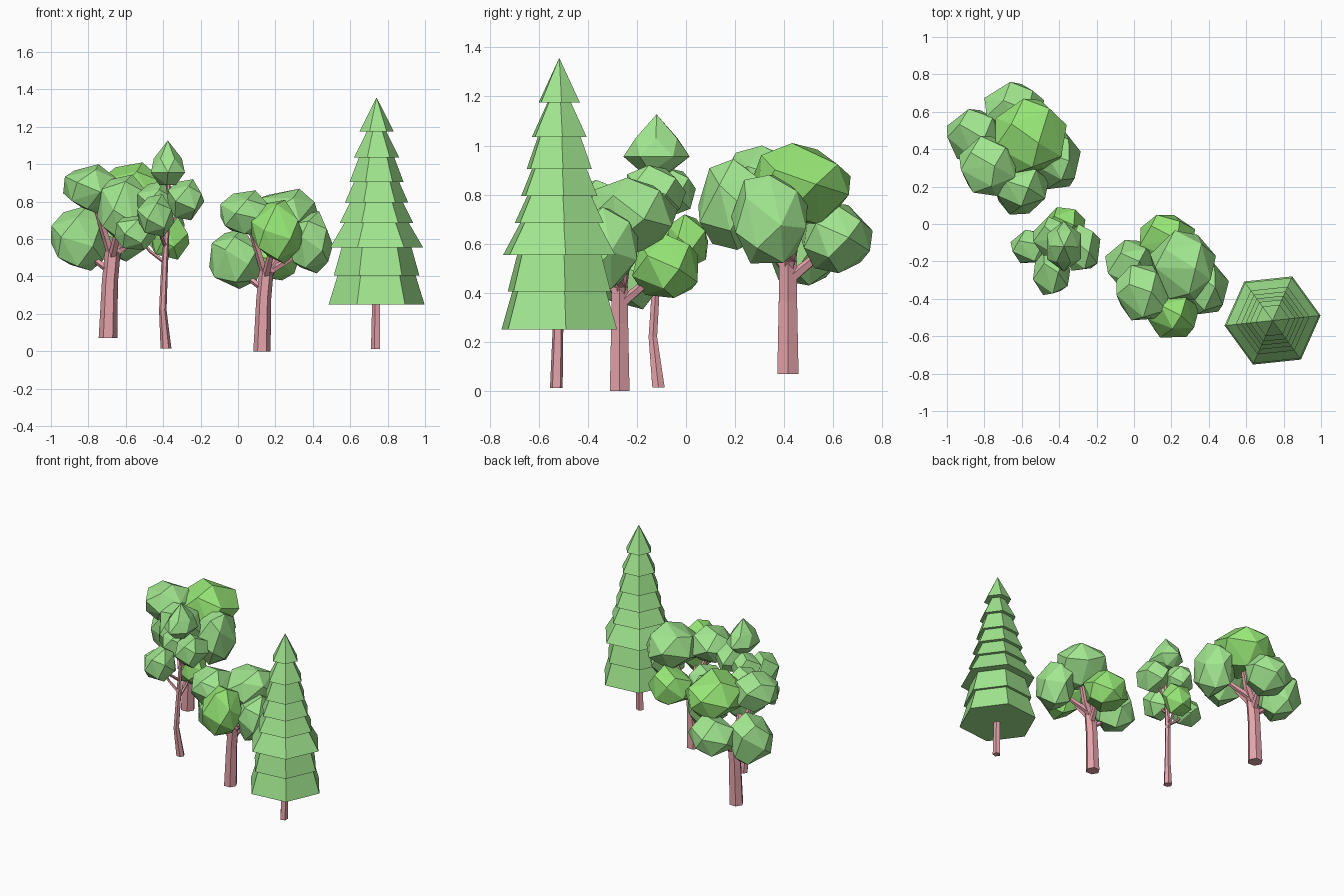
import bpy, bmesh, math, random
from mathutils import Vector

if "Cube" in bpy.data.objects:
    bpy.data.objects.remove(bpy.data.objects["Cube"])

random.seed(7)


def material(name, rgb):
    m = bpy.data.materials.new(name)
    m.diffuse_color = (*rgb, 1)
    m.use_nodes = True
    m.node_tree.nodes["Principled BSDF"].inputs["Base Color"].default_value = m.diffuse_color
    return m


LEAF = material("leaf green", (0.37, 0.82, 0.285))
BRIGHT = material("bright leaf green", (0.315, 0.81, 0.185))
BARK = material("pink bark", (0.79, 0.37, 0.41))


def finish(bm, name, mat):
    bmesh.ops.recalc_face_normals(bm, faces=bm.faces)
    me = bpy.data.meshes.new(name)
    bm.to_mesh(me)
    bm.free()
    me.materials.append(mat)
    ob = bpy.data.objects.new(name, me)
    bpy.context.collection.objects.link(ob)
    return ob


def blob(name, lo, hi, mat, n=17):
    """Faceted leaf clump: hull of jittered sphere points fitted to a box."""
    pts = []
    for i in range(n):
        z = 1 - 2 * (i + 0.5) / n
        a = i * 2.39996
        r = math.sqrt(1 - z * z)
        p = Vector((r * math.cos(a), r * math.sin(a), z))
        p += Vector([random.uniform(-0.15, 0.15) for _ in range(3)])
        pts.append(p.normalized())
    bm = bmesh.new()
    mins = [min(p[k] for p in pts) for k in range(3)]
    maxs = [max(p[k] for p in pts) for k in range(3)]
    for p in pts:
        bm.verts.new([lo[k] + (p[k] - mins[k]) / (maxs[k] - mins[k]) * (hi[k] - lo[k])
                      for k in range(3)])
    bmesh.ops.convex_hull(bm, input=bm.verts)
    return finish(bm, name, mat)


def limb(name, path, sides=6):
    """Tapered limb along (x, y, z, radius) points."""
    bm = bmesh.new()
    rings = []
    for i, p in enumerate(path):
        a = Vector(path[max(i - 1, 0)][:3])
        b = Vector(path[min(i + 1, len(path) - 1)][:3])
        d = (b - a).normalized()
        if i == 0 and d.z > 0.9:
            d = Vector((0, 0, 1))
        u = d.cross(Vector((0, 1, 0.01))).normalized()
        v = d.cross(u)
        ring = []
        for k in range(sides):
            t = 2 * math.pi * k / sides
            ring.append(bm.verts.new(Vector(p[:3]) + p[3] * (u * math.cos(t) + v * math.sin(t))))
        rings.append(ring)
    for r0, r1 in zip(rings, rings[1:]):
        for k in range(sides):
            j = (k + 1) % sides
            bm.faces.new((r0[k], r0[j], r1[j], r1[k]))
    bm.faces.new(rings[0])
    bm.faces.new(rings[-1])
    return finish(bm, name, BARK)


# Round tree, relative to the base of its trunk: clump centre and half sizes
CLUMPS = [
    ("left", (-0.15, 0.06, 0.535), (0.155, 0.14, 0.175)),
    ("front_left", (-0.085, -0.105, 0.80), (0.155, 0.16, 0.13)),
    ("front", (0.09, -0.22, 0.69), (0.15, 0.145, 0.185)),
    ("right", (0.28, -0.075, 0.63), (0.13, 0.155, 0.18)),
    ("back", (0.055, 0.2, 0.55), (0.16, 0.145, 0.14)),
    ("crown", (0.145, 0.055, 0.775), (0.19, 0.2, 0.165)),
]
BRANCHES = [
    [(0.01, 0, 0.36, 0.02), (-0.07, 0.02, 0.42, 0.017), (-0.16, 0.05, 0.53, 0.013)],
    [(0.02, 0, 0.42, 0.03), (0.09, 0.02, 0.53, 0.024), (0.16, 0.05, 0.72, 0.015)],
    [(0.02, 0, 0.38, 0.025), (0.06, 0.11, 0.47, 0.02), (0.06, 0.2, 0.54, 0.015)],
    [(0.02, 0, 0.42, 0.025), (0.05, -0.1, 0.55, 0.02), (0.08, -0.2, 0.68, 0.015)],
    [(0.06, 0.01, 0.47, 0.022), (0.16, -0.03, 0.53, 0.018), (0.28, -0.07, 0.62, 0.013)],
    [(0.02, 0, 0.44, 0.025), (-0.03, -0.05, 0.6, 0.02), (-0.09, -0.11, 0.78, 0.013)],
]


def round_tree(name, base, s, bright):
    def place(p):
        return tuple(base[k] + s * p[k] for k in range(3)) + (s * p[3],)
    limb(name + "_trunk", [place(p) for p in
         [(0, 0, 0, 0.05), (0.01, 0, 0.3, 0.043), (0.025, 0, 0.46, 0.042)]])
    for i, path in enumerate(BRANCHES):
        limb(f"{name}_branch_{i + 1}", [place(p) for p in path], 5)
    for part, c, h in CLUMPS:
        lo = [base[k] + s * (c[k] - h[k]) for k in range(3)]
        hi = [base[k] + s * (c[k] + h[k]) for k in range(3)]
        blob(f"{name}_{part}_leaves", lo, hi, BRIGHT if part in bright else LEAF)


round_tree("back_round_tree", (-0.695, 0.415, 0.07), 1.0, ("crown",))
round_tree("middle_round_tree", (0.128, -0.27, 0.0), 0.925, ("front", "back"))

# Slender tree with a bent trunk and small clumps
limb("slender_trunk", [(-0.385, -0.112, 0.015, 0.029), (-0.402, -0.135, 0.22, 0.02),
                       (-0.392, -0.12, 0.47, 0.018), (-0.378, -0.12, 0.68, 0.013),
                       (-0.37, -0.12, 0.95, 0.009)])
SLENDER = [
    ("right", (-0.38, -0.25, 0.70), (-0.18, 0.0, 0.92), LEAF),
    ("front", (-0.54, -0.38, 0.61), (-0.34, -0.15, 0.84), LEAF),
    ("left", (-0.66, -0.21, 0.54), (-0.44, -0.03, 0.73), LEAF),
    ("back", (-0.47, -0.08, 0.49), (-0.26, 0.09, 0.72), BRIGHT),
    ("middle", (-0.54, -0.17, 0.70), (-0.34, 0.04, 0.91), LEAF),
]
for part, lo, hi, mat in SLENDER:
    blob(f"slender_{part}_leaves", lo, hi, mat, 14)
    c = [(a + b) / 2 for a, b in zip(lo, hi)]
    z0 = c[2] - 0.16
    limb(f"slender_{part}_branch", [(-0.39, -0.122, z0, 0.011),
         ((c[0] - 0.39) / 2, (c[1] - 0.122) / 2, z0 + 0.06, 0.009), (*c, 0.006)], 5)

# Pointed top clump of the slender tree
bm = bmesh.new()
for z, r, n, turn in ((0.89, 0.45, 5, 0.3), (0.955, 1.0, 6, 0.0), (1.03, 0.72, 6, 0.5)):
    for k in range(n):
        t = 2 * math.pi * k / n + turn + math.pi / 6
        bm.verts.new((-0.375 + 0.105 * r * math.cos(t), -0.12 + 0.135 * r * math.sin(t), z))
bm.verts.new((-0.375, -0.12, 1.127))
bmesh.ops.convex_hull(bm, input=bm.verts)
finish(bm, "slender_top_leaves", LEAF)

# Conifer: stacked six-sided skirts (bottom z, bottom radius, top z, top radius)
limb("conifer_trunk", [(0.738, -0.528, 0.012, 0.027), (0.74, -0.52, 0.3, 0.022)], 5)
TIERS = [(0.25, 0.258, 0.42, 0.205), (0.405, 0.23, 0.565, 0.185), (0.555, 0.25, 0.70, 0.165),
         (0.685, 0.198, 0.81, 0.135), (0.795, 0.17, 0.92, 0.115), (0.905, 0.145, 1.05, 0.09),
         (1.035, 0.122, 1.22, 0.03), (1.175, 0.092, 1.357, 0.0)]
for i, (z0, r0, z1, r1) in enumerate(TIERS):
    bm = bmesh.new()
    for z, r in ((z0, r0), (z1, r1)):
        for k in range(6 if r else 1):
            t = math.radians(6 + 60 * k)
            bm.verts.new((0.741 + r * math.cos(t), -0.516 + r * math.sin(t), z))
    bmesh.ops.convex_hull(bm, input=bm.verts)
    finish(bm, f"conifer_tier_{i + 1}", LEAF)
